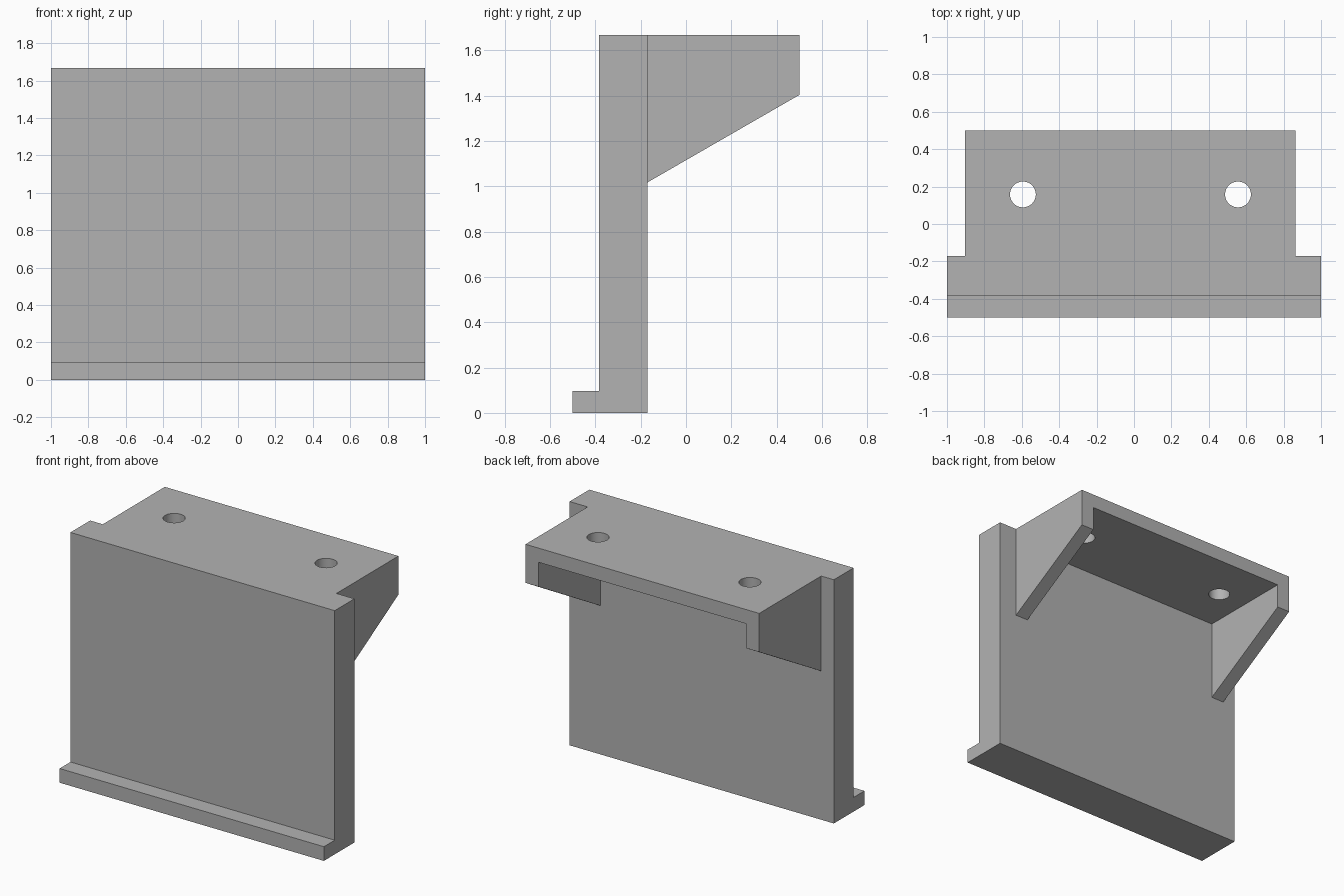
import bpy
import bmesh
from mathutils import Vector

cube = bpy.data.objects.get("Cube")
if cube:
    bpy.data.objects.remove(cube, do_unlink=True)

# Single flat grey
grey = bpy.data.materials.new("plain_grey")
grey.use_nodes = True
colour = (0.448, 0.448, 0.448, 1)
grey.diffuse_color = colour
grey.node_tree.nodes["Principled BSDF"].inputs["Base Color"].default_value = colour


def extrude_profile(name, profile, x0, x1):
    """Extrude a closed (y, z) outline from x0 to x1."""
    bm = bmesh.new()
    face = bm.faces.new([bm.verts.new((x0, y, z)) for y, z in profile])
    result = bmesh.ops.extrude_face_region(bm, geom=[face])
    moved = [g for g in result["geom"] if isinstance(g, bmesh.types.BMVert)]
    bmesh.ops.translate(bm, vec=Vector((x1 - x0, 0, 0)), verts=moved)
    bmesh.ops.recalc_face_normals(bm, faces=bm.faces[:])
    mesh = bpy.data.meshes.new(name)
    bm.to_mesh(mesh)
    bm.free()
    mesh.materials.append(grey)
    obj = bpy.data.objects.new(name, mesh)
    bpy.context.collection.objects.link(obj)
    return obj


top = 1.667
wall_front, wall_back = -0.383, -0.17
shelf_left, shelf_right = 0.864, -0.904
shelf_back = 0.5
thick = 0.097

# Upright panel with the front lip along its foot
extrude_profile("panel_with_lip", [
    (-0.5, 0), (wall_back, 0), (wall_back, top),
    (wall_front, top), (wall_front, thick), (-0.5, thick)], -1, 1)

# Shelf between the brackets
under = top - thick
shelf = extrude_profile("shelf", [
    (wall_back, under), (shelf_back, under), (shelf_back, top), (wall_back, top)],
    shelf_right + thick, shelf_left - thick)

# Tapered side brackets, flush with the shelf top
bracket = [(wall_back, 1.017), (shelf_back, 1.403), (shelf_back, top), (wall_back, top)]
extrude_profile("bracket_left", bracket, shelf_left - thick, shelf_left)
extrude_profile("bracket_right", bracket, shelf_right, shelf_right + thick)

# Screw holes through the shelf
for side, x in (("left", 0.556), ("right", -0.594)):
    bpy.ops.mesh.primitive_cylinder_add(
        vertices=48, radius=0.069, depth=0.4, location=(x, 0.158, under))
    cutter = bpy.context.object
    cutter.name = "hole_cutter_" + side
    cutter.data.materials.append(grey)
    cutter.hide_render = True
    cutter.hide_set(True)
    cut = shelf.modifiers.new("hole_" + side, "BOOLEAN")
    cut.operation = "DIFFERENCE"
    cut.solver = "EXACT"
    cut.object = cutter

# Smooth hole walls, sharp edges elsewhere
bpy.ops.object.select_all(action="DESELECT")
bpy.context.view_layer.objects.active = shelf
shelf.select_set(True)
for mod in [m.name for m in shelf.modifiers]:
    bpy.ops.object.modifier_apply(modifier=mod)
bpy.ops.object.shade_smooth_by_angle()
